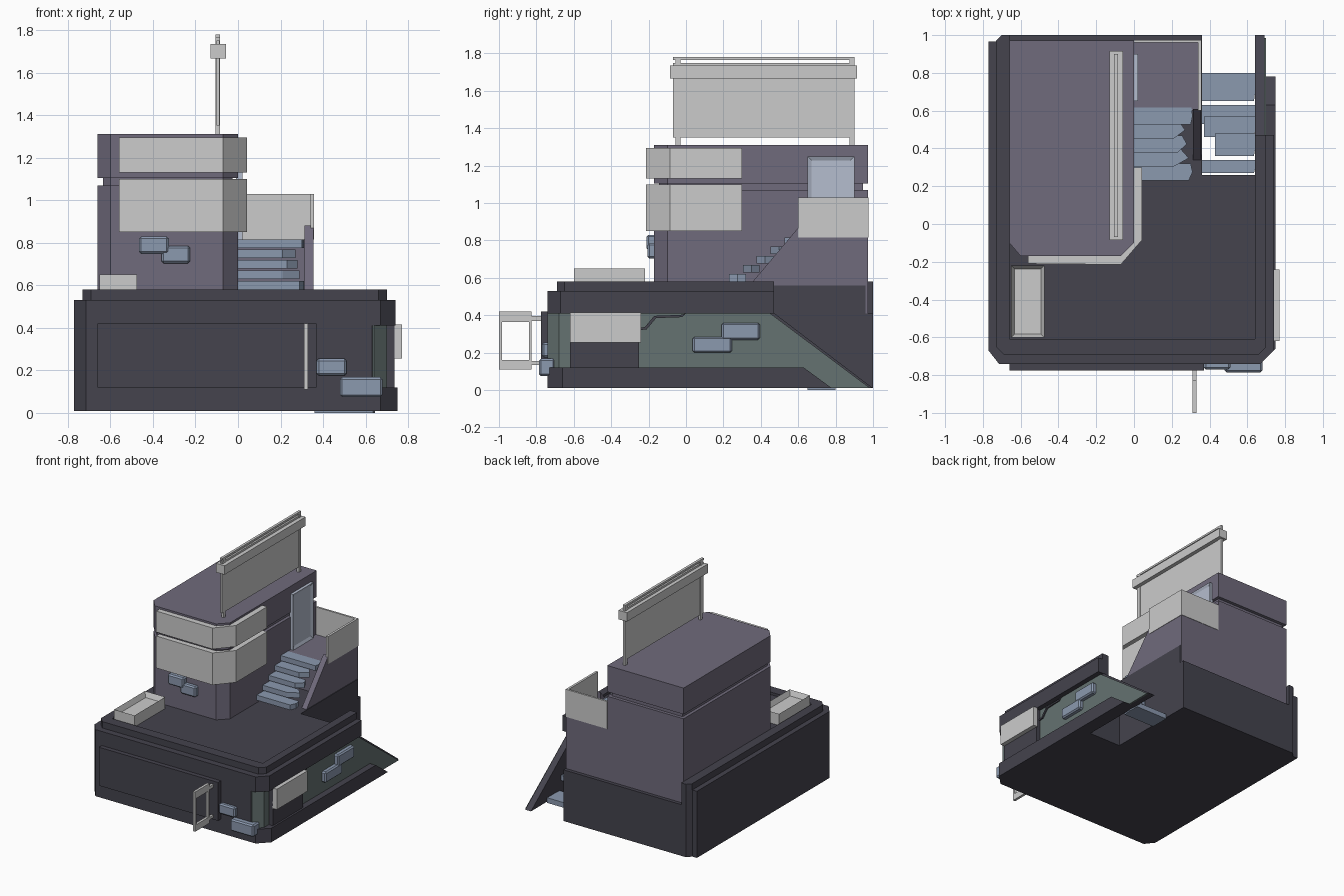
import bpy, bmesh
from mathutils import Vector

if "Cube" in bpy.data.objects:
    bpy.data.objects.remove(bpy.data.objects["Cube"])


def mat(name, rgb):
    m = bpy.data.materials.new(name)
    m.diffuse_color = (*rgb, 1)
    m.use_nodes = True
    m.node_tree.nodes["Principled BSDF"].inputs["Base Color"].default_value = m.diffuse_color
    return m


DARK = mat("dark_wall", (.058, .056, .075))
PURPLE = mat("purple_wall", (.16, .145, .20))
BLUE = mat("blue_metal", (.26, .32, .43))
GREEN = mat("green_panel", (.13, .17, .165))
DOOR = mat("pale_door", (.46, .51, .62))
GREY = None


def prism(name, pts, lo, hi, axis, m, inset=None, bevel=0):
    """Extrude a profile: (x,y) along z, or (y,z) along x."""
    bm = bmesh.new()
    make = (lambda p, d: (p[0], p[1], d)) if axis == 'z' else (lambda p, d: (d, p[0], p[1]))
    a = [bm.verts.new(make(p, lo)) for p in pts]
    b = [bm.verts.new(make(p, hi)) for p in pts]
    n = len(pts)
    bm.faces.new(a)
    bm.faces.new(b)
    for i in range(n):
        j = (i + 1) % n
        bm.faces.new((a[i], a[j], b[j], b[i]))
    bmesh.ops.recalc_face_normals(bm, faces=bm.faces)
    if inset:
        d, t, depth = inset
        bm.normal_update()
        f = [f for f in bm.faces if f.normal.dot(Vector(d)) > .9]
        bmesh.ops.inset_region(bm, faces=f, thickness=t)
        bmesh.ops.translate(bm, vec=Vector(d) * -depth, verts=list({v for g in f for v in g.verts}))
    if bevel:
        bmesh.ops.bevel(bm, geom=list(bm.edges), offset=bevel, segments=1, affect='EDGES')
    me = bpy.data.meshes.new(name)
    bm.to_mesh(me)
    bm.free()
    ob = bpy.data.objects.new(name, me)
    bpy.context.collection.objects.link(ob)
    if m:
        me.materials.append(m)
    return ob


def box(name, x, y, z, m, **kw):
    return prism(name, [(x[0], y[0]), (x[1], y[0]), (x[1], y[1]), (x[0], y[1])], *z, 'z', m, **kw)


# Ground storey: stacked layers with chamfered front corners and a rear stair notch
def outline(right, c, back):
    pts = [(-.77, -.67), (-.715, -.74), (right - c, -.74), (right, -.74 + c),
           (right, .26), (.36, .26), (.36, back)]
    if back < 1:
        pts += [(-.66, back), (-.66, 1)]
    return pts + [(-.70, 1), (-.73, .965), (-.77, .965)]


prism("base_lower_band", outline(.75, .08, 1), .01, .12, 'z', DARK)
prism("base_middle", outline(.69, .06, 1), .12, .41, 'z', DARK)
prism("base_upper_band", outline(.74, .07, .96), .41, .53, 'z', DARK)
prism("roof_floor", [(-.68, -.64), (.66, -.64), (.66, .26), (.36, .26), (.36, .96), (-.68, .96)],
      .53, .56, 'z', DARK)
prism("roof_rim", [(-.73, -.65), (-.69, -.69), (.66, -.69), (.70, -.65), (.70, .47), (.64, .47),
                   (.64, -.61), (-.66, -.61), (-.66, 1), (-.70, 1), (-.73, .97)],
      .53, .58, 'z', DARK)

# Wall beside the lower stair, sloping down to the ground
box("stair_wall_top", (.64, .74), (.26, .47), (.41, .53), DARK)
prism("stair_wall_slope", [(.26, .01), (.26, .42), (.46, .42), (1, .01)], .64, .69, 'x', DARK)
prism("stair_wall_foot", [(.26, .01), (.26, .12), (.63, .12), (.78, .01)], .64, .75, 'x', DARK)

# Green side panel, corner panel, front panel and side fascia
prism("green_side_panel", [(-.25, .12), (-.25, .41), (.45, .41), (.985, .01), (.77, .01), (.62, .12)],
      .688, .70, 'x', GREEN)
prism("green_corner_panel", [(.63, -.735), (.64, -.741), (.70, -.68), (.70, -.61), (.68, -.61)],
      .12, .41, 'z', GREEN)
box("front_panel", (-.66, .37), (-.775, -.73), (.12, .42), DARK)
box("side_dark_panel", (.68, .735), (-.62, -.25), (.12, .41), DARK)
box("side_sign", (.73, .77), (-.62, -.24), (.255, .415), GREY)
prism("side_cable", [(-.25, .32), (-.21, .325), (-.16, .385), (-.02, .39), (0, .41), (-.03, .402),
                     (-.17, .397), (-.22, .337), (-.25, .332)], .70, .71, 'x', DARK)

# Tower with a recessed groove between its two stages
def tower(i, left=True):
    return [(-.66 + i, -.10), (-.60, -.17 + i), (-.07, -.17 + i), (-i, -.10),
            (-i, .972 - i), (-.66 + i, .972 - i)]


prism("tower_lower", tower(0), .41, 1.07, 'z', PURPLE)
prism("tower_groove", tower(.025), 1.07, 1.105, 'z', PURPLE)
prism("tower_upper", tower(0), 1.105, 1.31, 'z', PURPLE)

# Landing, its railings and the door
box("landing", (-.01, .355), (.60, .972), (.41, .815), PURPLE)
box("landing_rail_back", (0, .355), (.96, .975), (.815, 1.03), GREY)
box("landing_rail_side", (.34, .358), (.60, .975), (.815, 1.03), GREY)
box("door", (-.01, .022), (.65, .90), (.815, 1.25), DOOR, inset=((1, 0, 0), .03, .01))

# Upper stair side wall
prism("upper_stair_wall", [(.34, .56), (.61, .88), (.61, .56)], .312, .355, 'x', PURPLE)


# Broken stair treads
def tread(name, x0, x1, y0, y1, z, cut):
    prism(name, [(x0, y0), (x1 - cut, y0), (x1, (y0 + y1) / 2), (x1 - cut / 2, y1), (x0, y1)],
          z - .04, z, 'z', BLUE)


for i, (x1, cut) in enumerate([(.31, .02), (.29, .08), (.28, .05), (.27, .06), (.31, .01)]):
    tread(f"upper_tread_{i}", 0, x1, .23 + .074 * i, .32 + .074 * i, .62 + .049 * i, cut)
for i, (x0, y0, y1) in enumerate([(.36, .27, .34), (.43, .36, .48), (.37, .46, .57),
                                  (.36, .53, .63), (.36, .65, .80)]):
    tread(f"lower_tread_{i}", x0, .645, y0, y1, (.46, .36, .255, .15, .04)[i], .01)

# Wrap-around signs on the tower corner
WRAP = [(-.56, -.21), (-.07, -.215), (.042, -.085), (.042, .30), (0, .30),
        (0, -.10), (-.07, -.17), (-.56, -.17)]
for name, lo, hi in [("wrap_sign_lower", .85, 1.10), ("wrap_sign_upper", 1.13, 1.295)]:
    prism(name, WRAP, lo, hi, 'z', GREY)

# Roof billboard on two posts
for i, y in enumerate((-.055, .875)):
    box(f"billboard_post_{i}", (-.105, -.085), (y, y + .025), (1.31, 1.78), GREY)
box("billboard_panel", (-.102, -.088), (-.07, .90), (1.35, 1.75), GREY)
box("billboard_lamp", (-.13, -.057), (-.085, .915), (1.665, 1.735), GREY)
box("billboard_top_bar", (-.105, -.085), (-.07, .90), (1.765, 1.78), GREY)

# Open planter tray on the roof
box("roof_tray", (-.65, -.475), (-.60, -.22), (.55, .65), GREY, inset=((0, 0, 1), .025, .04))

# Projecting frame sign on the front
for n, y, z in [("outer", (-1, -.985), (.11, .42)), ("inner", (-.84, -.825), (.11, .42)),
                ("top", (-1, -.825), (.365, .42)), ("bottom", (-1, -.825), (.11, .16)),
                ("arm_top", (-.83, -.77), (.37, .395)), ("arm_bottom", (-.83, -.77), (.135, .155))]:
    box(f"frame_sign_{n}", (.31, .33), y, z, GREY)

# Cooling units on the walls
for i, (x, y, z) in enumerate([
        ((.37, .51), (-.77, -.72), (.175, .255)), ((.48, .68), (-.785, -.70), (.075, .168)),
        ((-.465, -.325), (-.21, -.16), (.748, .83)), ((-.36, -.225), (-.205, -.16), (.703, .785)),
        ((.68, .735), (.035, .245), (.20, .285)), ((.68, .735), (.19, .395), (.268, .36))]):
    box(f"cooling_unit_{i}", x, y, z, BLUE, bevel=.01)
